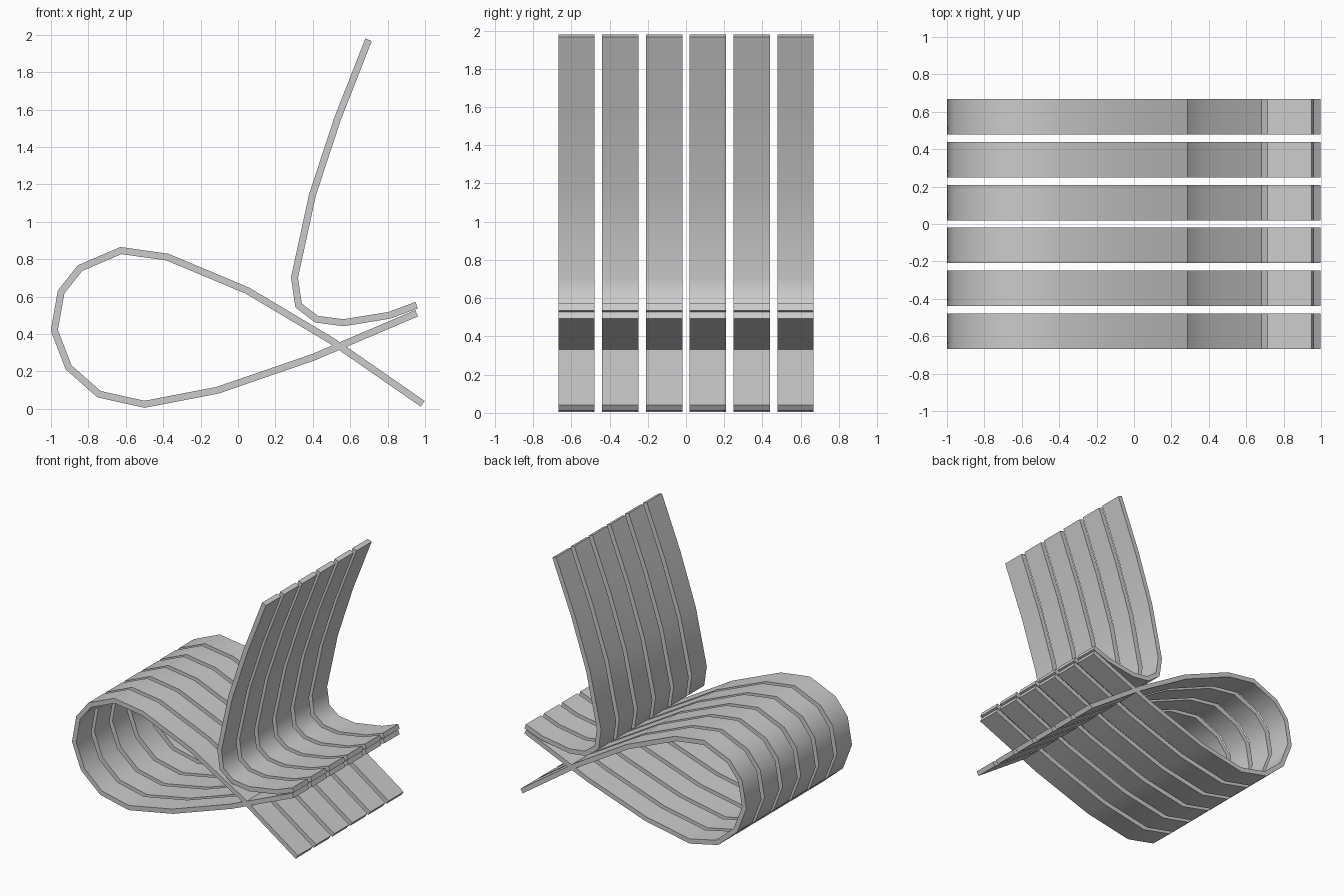
import bpy, bmesh, math
from mathutils import Vector

if "Cube" in bpy.data.objects:
    bpy.data.objects.remove(bpy.data.objects["Cube"])

THICK, WIDTH, PITCH, COUNT = 0.037, 0.19, 0.229, 6

# Side profiles (x, z) along the middle of each bent slat
BASE = [(0.987, 0.027), (0.505, 0.361), (0.05, 0.632), (-0.377, 0.811),
        (-0.626, 0.846), (-0.845, 0.752), (-0.946, 0.624), (-0.982, 0.42),
        (-0.906, 0.222), (-0.743, 0.078), (-0.5, 0.024), (-0.11, 0.099),
        (0.404, 0.276), (0.955, 0.511)]
BACK = [(0.698, 1.973), (0.532, 1.55), (0.398, 1.143), (0.302, 0.701),
        (0.324, 0.552), (0.42, 0.479), (0.564, 0.46), (0.81, 0.5),
        (0.955, 0.554)]


def mitred_sides(path):
    """Return the two outlines at half a thickness either side of the path."""
    pts = [Vector(p) for p in path]
    normals = []
    for a, b in zip(pts, pts[1:]):
        d = (b - a).normalized()
        normals.append(Vector((-d.y, d.x)))
    left, right = [], []
    for i, p in enumerate(pts):
        n0, n1 = normals[max(i - 1, 0)], normals[min(i, len(normals) - 1)]
        m = (n0 + n1).normalized()
        off = m * (THICK / 2 / m.dot(n0))
        left.append(p + off)
        right.append(p - off)
    return left, right


def slat(name, path, y):
    """Sweep a flat rectangular section along the path."""
    bm = bmesh.new()
    rings = []
    for l, r in zip(*mitred_sides(path)):
        rings.append([bm.verts.new((q.x, y + s * WIDTH / 2, q.y))
                      for q, s in ((l, -1), (l, 1), (r, 1), (r, -1))])
    for a, b in zip(rings, rings[1:]):
        for k in range(4):
            j = (k + 1) % 4
            bm.faces.new((a[k], a[j], b[j], b[k]))
    bm.faces.new(rings[0])
    bm.faces.new(rings[-1])
    bmesh.ops.recalc_face_normals(bm, faces=bm.faces)
    mesh = bpy.data.meshes.new(name)
    bm.to_mesh(mesh)
    bm.free()
    ob = bpy.data.objects.new(name, mesh)
    bpy.context.collection.objects.link(ob)
    ob.select_set(True)
    bpy.context.view_layer.objects.active = ob


# Six looped base slats and six backrest slats side by side
for i in range(COUNT):
    y = (i - (COUNT - 1) / 2) * PITCH
    slat(f"base_loop_slat_{i + 1}", BASE, y)
    slat(f"backrest_slat_{i + 1}", BACK, y)

bpy.ops.object.shade_smooth_by_angle(angle=math.radians(60))
